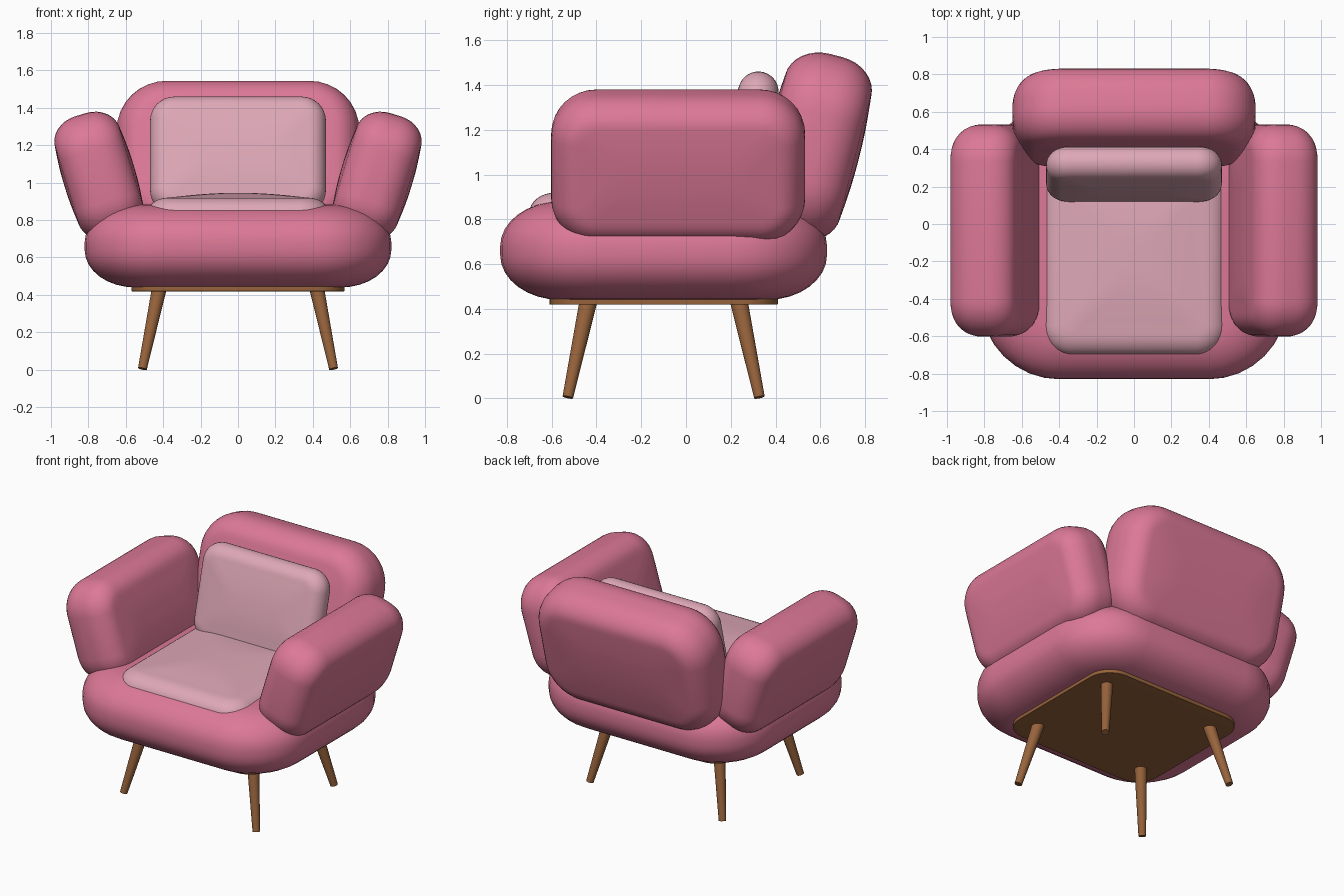
import bpy, bmesh, math
from mathutils import Vector, Matrix

if "Cube" in bpy.data.objects:
    bpy.data.objects.remove(bpy.data.objects["Cube"])


def material(name, rgb):
    m = bpy.data.materials.new(name)
    m.diffuse_color = (*rgb, 1)
    m.use_nodes = True
    m.node_tree.nodes["Principled BSDF"].inputs["Base Color"].default_value = m.diffuse_color
    return m


PINK = material("rose fabric", (0.72, 0.19, 0.31))
PALE = material("pale pink fabric", (0.73, 0.39, 0.47))
WOOD = material("brown wood", (0.31, 0.125, 0.045))


def rounded_rect(a, b, r, steps=8):
    """Points of a rounded rectangle with half sizes a, b."""
    r = min(r, a, b)
    pts = []
    for k, (sx, sy) in enumerate([(1, 1), (-1, 1), (-1, -1), (1, -1)]):
        for i in range(steps + 1):
            t = (k + i / steps) * math.pi / 2
            pts.append((sx * (a - r) + r * math.cos(t), sy * (b - r) + r * math.sin(t)))
    return pts


def cushion(name, size, corner, inset, vert, crown, mat, loc,
            x_axis=(1, 0, 0), y_axis=(0, 1, 0)):
    """Padded slab: rounded outline, softly rolled edges, slightly domed faces."""
    w, h, t = size
    a, b = w / 2, h / 2
    top = t / 2 - crown
    half = []
    for i in range(9):
        q = i / 8 * math.pi / 2
        half.append((inset * (1 - math.cos(q)), top - vert + vert * math.sin(q)))
    last = min(a, b) - 0.03
    for i in range(1, 6):
        s = i / 5
        half.append((inset + (last - inset) * s, top + crown * math.sin(s * math.pi / 2)))
    profile = [(d, -z) for d, z in reversed(half)] + half

    bm = bmesh.new()
    rings = []
    for d, z in profile:
        r = max(corner - d, corner * 0.35)
        rings.append([bm.verts.new((x, y, z)) for x, y in rounded_rect(a - d, b - d, r)])
    n = len(rings[0])
    for lo, hi in zip(rings, rings[1:]):
        for i in range(n):
            j = (i + 1) % n
            bm.faces.new((lo[i], lo[j], hi[j], hi[i]))
    bm.faces.new(rings[-1])
    bm.faces.new(rings[0][::-1])
    bmesh.ops.remove_doubles(bm, verts=bm.verts, dist=1e-4)

    # orient the slab in space
    x, y = Vector(x_axis), Vector(y_axis)
    m = Matrix((x, y, x.cross(y))).transposed().to_4x4()
    bm.transform(Matrix.Translation(loc) @ m)
    return finish(name, bm, mat)


def finish(name, bm, mat):
    bmesh.ops.recalc_face_normals(bm, faces=bm.faces)
    me = bpy.data.meshes.new(name)
    bm.to_mesh(me)
    bm.free()
    me.materials.append(mat)
    ob = bpy.data.objects.new(name, me)
    bpy.context.collection.objects.link(ob)
    bpy.context.view_layer.objects.active = ob
    ob.select_set(True)
    bpy.ops.object.shade_smooth_by_angle(angle=math.radians(40))
    ob.select_set(False)
    return ob


def leg(name, top, foot, r_top, r_foot):
    """Tapered round leg between two points."""
    top, foot = Vector(top), Vector(foot)
    axis = top - foot
    bm = bmesh.new()
    bmesh.ops.create_cone(bm, cap_ends=True, segments=20, radius1=r_foot,
                          radius2=r_top, depth=axis.length)
    turn = axis.to_track_quat('Z', 'Y').to_matrix().to_4x4()
    bm.transform(Matrix.Translation((top + foot) / 2) @ turn)
    return finish(name, bm, mat=WOOD)


# upholstered seat base and the loose seat cushion
cushion("seat_base", (1.64, 1.46, 0.47), 0.42, 0.27, 0.2, 0.015, PINK, (0, -0.1, 0.66))
cushion("seat_cushion", (0.98, 1.06, 0.24), 0.16, 0.12, 0.09, 0.025, PALE, (0, -0.17, 0.825))

# leaning backrest and its pillow
lean = math.radians(14.3)
back_up = (0, math.sin(lean), math.cos(lean))
cushion("backrest", (1.3, 0.84, 0.426), 0.27, 0.14, 0.17, 0.015, PINK,
        (0, 0.566, 1.125), y_axis=back_up)
cushion("back_pillow", (0.94, 0.645, 0.21), 0.13, 0.09, 0.09, 0.015, PALE,
        (0, 0.266, 1.145), y_axis=back_up)

# arms flaring outwards
flare = math.radians(17)
for side, s in (("left", -1), ("right", 1)):
    cushion(side + "_arm", (1.135, 0.68, 0.386), 0.2, 0.13, 0.15, 0.012, PINK,
            (s * 0.743, -0.035, 1.038), x_axis=(0, 1, 0),
            y_axis=(s * math.sin(flare), 0, math.cos(flare)))

# wooden plate under the seat
cushion("bottom_plate", (1.14, 1.02, 0.03), 0.16, 0.004, 0.004, 0.0, WOOD, (0, -0.1, 0.434))

# splayed legs
for side, s in (("left", -1), ("right", 1)):
    leg("front_leg_" + side, (s * 0.42, -0.435, 0.44), (s * 0.511, -0.528, 0.005), 0.04, 0.024)
    leg("back_leg_" + side, (s * 0.42, 0.235, 0.44), (s * 0.511, 0.328, 0.005), 0.04, 0.024)
